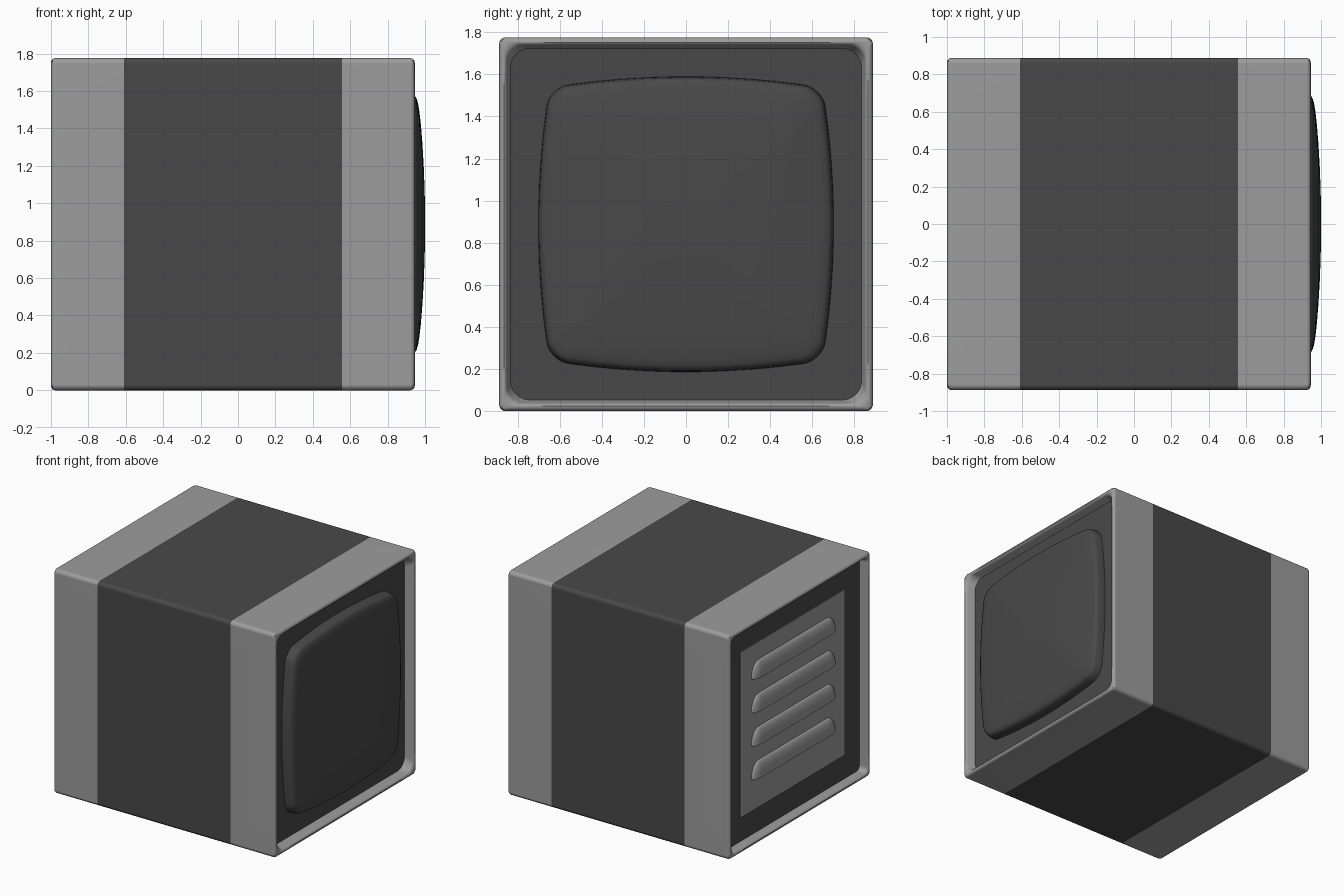
import bpy, bmesh, math

if "Cube" in bpy.data.objects:
    bpy.data.objects.remove(bpy.data.objects["Cube"])

CZ = 0.888  # centre height of the case


def material(name, v):
    m = bpy.data.materials.new(name)
    m.diffuse_color = (v, v, v, 1)
    m.use_nodes = True
    m.node_tree.nodes["Principled BSDF"].inputs["Base Color"].default_value = m.diffuse_color
    return m


GREY = material("grey plastic", 0.335)
DARK = material("dark plastic", 0.066)


def ring(x, half, r, bow=0.0, arc=6, edge=9):
    """Rounded square in the y-z plane, with optional bowed sides."""
    pts = []
    for c in range(4):
        a0 = c * math.pi / 2
        k = half - r
        cy, cz = [(k, k), (-k, k), (-k, -k), (k, -k)][c]
        for i in range(arc + 1):
            a = a0 + math.pi / 2 * i / arc
            pts.append((cy + r * math.cos(a), cz + r * math.sin(a)))
        y0, z0 = pts[-1]
        dy, dz = [(-1, 0), (0, -1), (1, 0), (0, 1)][c]
        for i in range(1, edge):
            s = 2 * k * i / edge
            pts.append((y0 + dy * s, z0 + dz * s))
    out = []
    for y, z in pts:
        out.append((x, y * (1 - bow * (z / half) ** 2),
                    CZ + z * (1 - bow * (y / half) ** 2)))
    return out


def finish(name, bm, mats, angle=35):
    bmesh.ops.recalc_face_normals(bm, faces=bm.faces)
    me = bpy.data.meshes.new(name)
    bm.to_mesh(me)
    bm.free()
    for m in mats:
        me.materials.append(m)
    ob = bpy.data.objects.new(name, me)
    bpy.context.collection.objects.link(ob)
    bpy.ops.object.select_all(action='DESELECT')
    ob.select_set(True)
    bpy.context.view_layer.objects.active = ob
    bpy.ops.object.shade_smooth_by_angle(angle=math.radians(angle))
    w = ob.modifiers.new("weighted normals", 'WEIGHTED_NORMAL')
    w.keep_sharp = True
    return ob


def loft(name, rings, mats, slots, cap_slot=0, cap_start=True):
    bm = bmesh.new()
    vs = [[bm.verts.new(p) for p in r] for r in rings]
    n = len(vs[0])
    for j in range(len(vs) - 1):
        for i in range(n):
            f = bm.faces.new((vs[j][i], vs[j][(i + 1) % n],
                              vs[j + 1][(i + 1) % n], vs[j + 1][i]))
            f.material_index = slots[j]
    if cap_start:
        bm.faces.new(vs[0]).material_index = cap_slot
    bm.faces.new(vs[-1]).material_index = cap_slot
    return finish(name, bm, mats)


# Case: front recess, rim, banded sides, rear rim, rear recess
F, B = 0.945, -1.0
sections = [
    (F - 0.07, 0.835, 0.09), (F - 0.05, 0.842, 0.085), (F - 0.015, 0.85, 0.08),
    (F - 0.004, 0.856, 0.07), (F, 0.864, 0.05),
    (F - 0.002, 0.874, 0.034), (F - 0.009, 0.883, 0.03), (F - 0.022, 0.888, 0.03),
    (0.555, 0.888, 0.03), (-0.61, 0.888, 0.03),
    (B + 0.022, 0.888, 0.03), (B + 0.009, 0.883, 0.03), (B + 0.002, 0.874, 0.034),
    (B, 0.864, 0.04), (B + 0.004, 0.856, 0.04), (B + 0.015, 0.85, 0.04),
    (B + 0.07, 0.845, 0.04),
]
slots = [0] * (len(sections) - 1)
slots[8] = 1  # dark middle band
loft("case", [ring(*s) for s in sections], [GREY, DARK], slots, cap_slot=1)

# Bulging screen with bowed sides
profile = [
    (F - 0.07, 0.702), (F - 0.045, 0.70), (F - 0.015, 0.695), (F, 0.688),
    (0.955, 0.672), (0.963, 0.645), (0.970, 0.60), (0.978, 0.53),
    (0.986, 0.43), (0.993, 0.31), (0.998, 0.18), (1.0, 0.06),
]
loft("screen", [ring(x, h, 0.14 * h, 0.075) for x, h in profile],
     [DARK], [0] * (len(profile) - 1), cap_start=False)

# Rear vent panel: a thin plate on the recess floor
PX = B + 0.07
bm = bmesh.new()
bmesh.ops.create_cube(bm, size=1)
for v in bm.verts:
    v.co = (PX - 0.002 + v.co.x * 0.008, v.co.y * 1.31, CZ + v.co.z * 1.31)
finish("vent_panel", bm, [GREY])


# Vent hoods: quarter-round ridges with rounded ends and a flat underside
def vent_hood(index, z_low):
    bm = bmesh.new()
    half, end, height, depth, nt = 0.52, 0.09, 0.125, 0.04, 8
    ends = [half - end + end * math.sin(math.pi / 2 * i / 6) for i in range(7)]
    ys = [-y for y in reversed(ends)] + ends
    rows = []
    for y in ys:
        t = max(0.0, (abs(y) - (half - end)) / end)
        s = max(math.sqrt(max(0.0, 1 - t * t)), 0.02)
        row = []
        for i in range(nt + 1):
            a = math.pi / 2 * i / nt
            row.append(bm.verts.new((PX - 0.005 - depth * s * math.sin(a), y,
                                     z_low + height * s * math.cos(a))))
        row.append(bm.verts.new((PX - 0.005, y, z_low)))
        rows.append(row)
    for a, b in zip(rows, rows[1:]):
        for i in range(nt + 1):
            bm.faces.new((a[i], a[i + 1], b[i + 1], b[i]))
    finish(f"vent_hood_{index}", bm, [GREY])


for k in range(4):
    vent_hood(k + 1, 1.28 - 0.265 * k)
